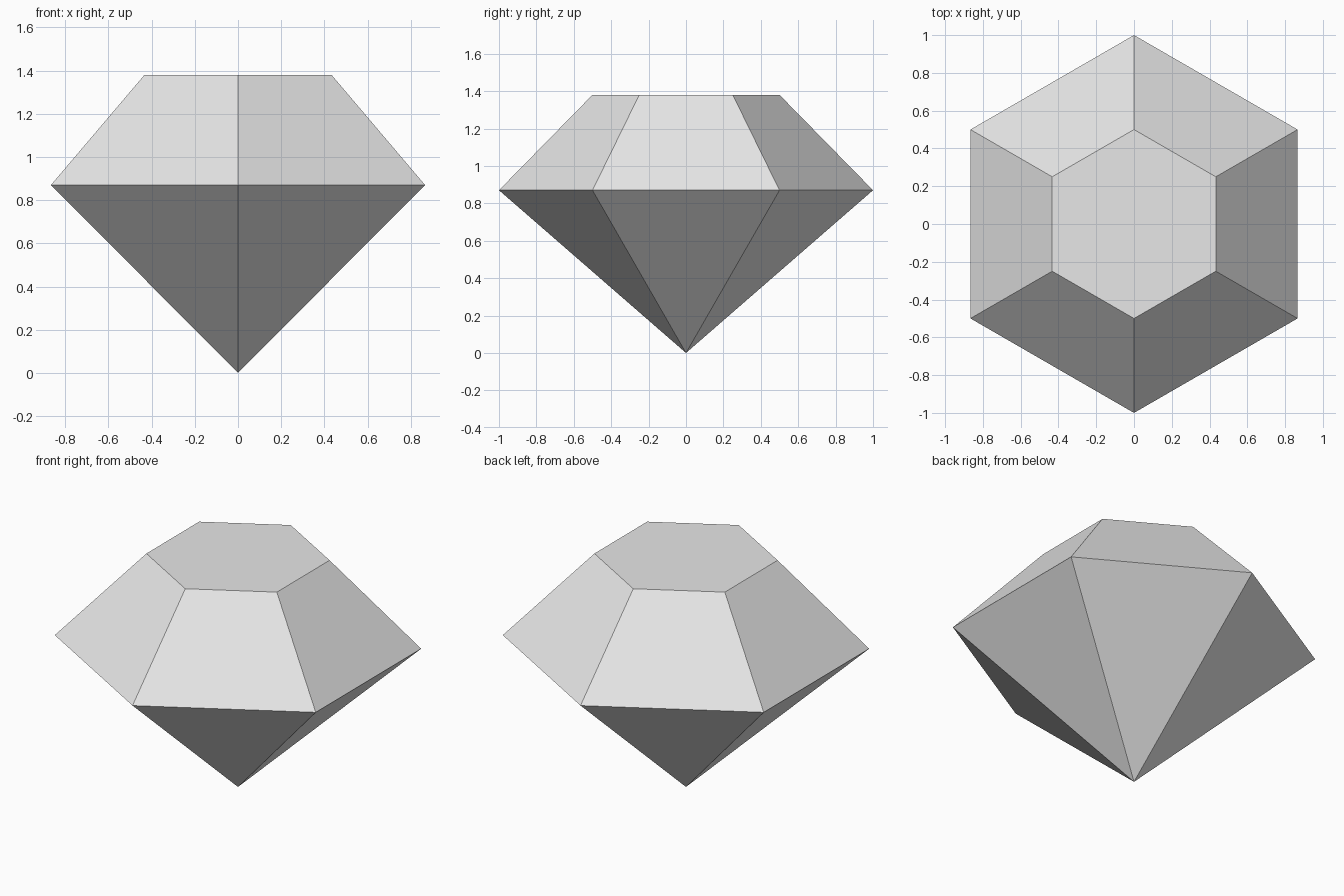
import bpy, bmesh
from math import sin, cos, pi

cube = bpy.data.objects.get("Cube")
if cube:
    bpy.data.objects.remove(cube, do_unlink=True)

SIDES = 6
GIRDLE_RADIUS, GIRDLE_Z = 1.0, 0.87
TABLE_RADIUS, TABLE_Z = 0.5, 1.38

# Single stone colour
stone = bpy.data.materials.new("light grey stone")
stone.use_nodes = True
colour = (0.8, 0.8, 0.8, 1.0)
stone.diffuse_color = colour
stone.node_tree.nodes["Principled BSDF"].inputs["Base Color"].default_value = colour


def ring(bm, radius, z):
    """Hexagon of vertices with corners on the y axis."""
    angles = [pi / 2 + 2 * pi * i / SIDES for i in range(SIDES)]
    return [bm.verts.new((radius * cos(a), radius * sin(a), z)) for a in angles]


# Cut gem: pointed pavilion, sloped crown and flat table
bm = bmesh.new()
tip = bm.verts.new((0, 0, 0))
girdle = ring(bm, GIRDLE_RADIUS, GIRDLE_Z)
table = ring(bm, TABLE_RADIUS, TABLE_Z)
for i in range(SIDES):
    j = (i + 1) % SIDES
    bm.faces.new((tip, girdle[j], girdle[i]))
    bm.faces.new((girdle[i], girdle[j], table[j], table[i]))
bm.faces.new(table)
bmesh.ops.recalc_face_normals(bm, faces=bm.faces[:])

mesh = bpy.data.meshes.new("cut_gem")
bm.to_mesh(mesh)
bm.free()
mesh.materials.append(stone)
gem = bpy.data.objects.new("cut_gem", mesh)
bpy.context.collection.objects.link(gem)
